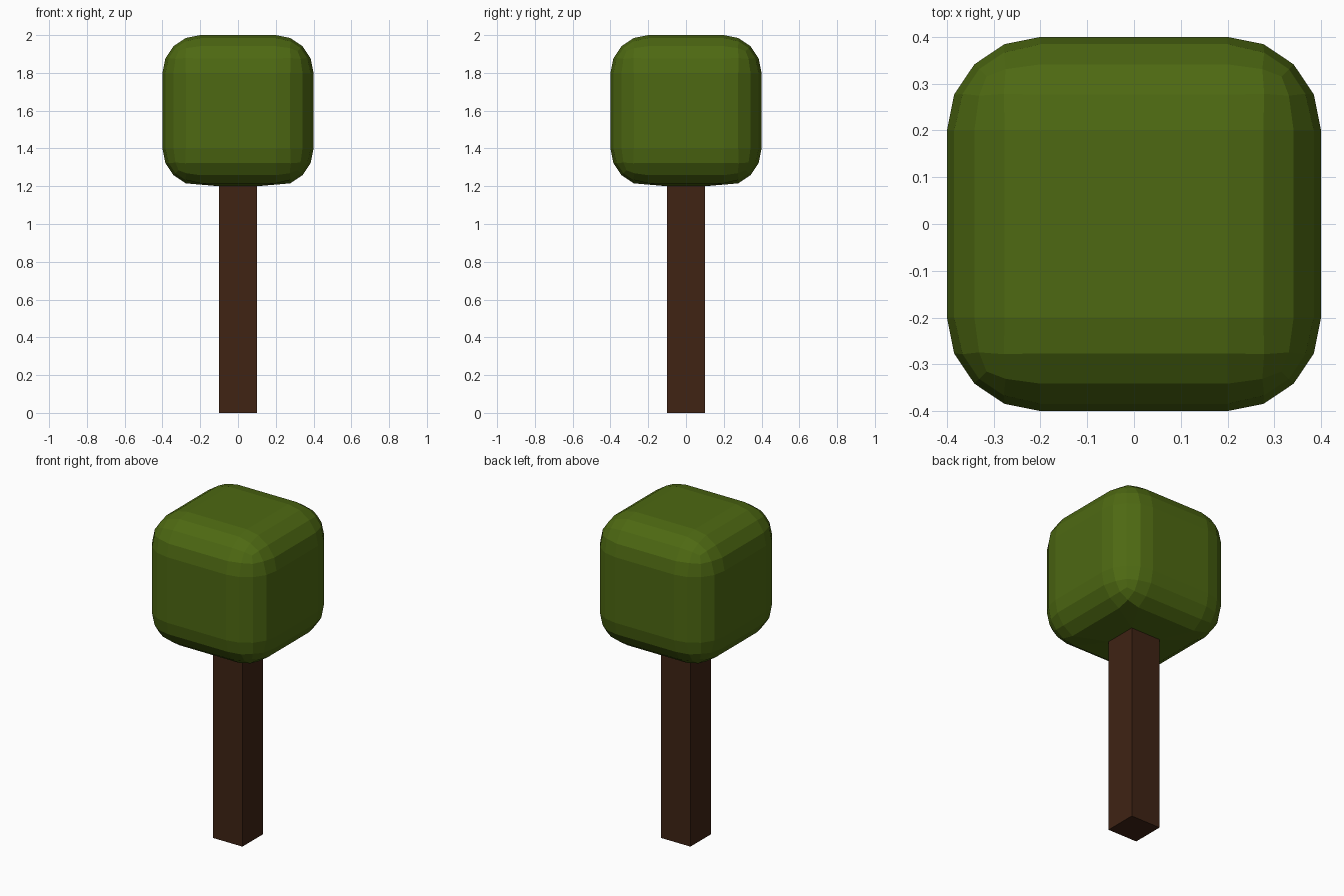
import bpy, bmesh
from mathutils import Matrix

if "Cube" in bpy.data.objects:
    bpy.data.objects.remove(bpy.data.objects["Cube"])


def material(name, color):
    mat = bpy.data.materials.new(name)
    mat.diffuse_color = (*color, 1)
    mat.use_nodes = True
    mat.node_tree.nodes["Principled BSDF"].inputs["Base Color"].default_value = mat.diffuse_color
    return mat


def box(bm, size, z):
    bmesh.ops.create_cube(bm, size=1, matrix=Matrix.Translation((0, 0, z)) @ Matrix.Diagonal((*size, 1)))


def finish(bm, name, mat):
    mesh = bpy.data.meshes.new(name)
    bm.to_mesh(mesh)
    bm.free()
    mesh.materials.append(mat)
    obj = bpy.data.objects.new(name, mesh)
    bpy.context.collection.objects.link(obj)
    return obj


# Square trunk
bm = bmesh.new()
box(bm, (0.2, 0.2, 1.2), 0.6)
finish(bm, "trunk", material("bark", (0.05, 0.017, 0.007)))

# Rounded cube of leaves
bm = bmesh.new()
box(bm, (0.8, 0.8, 0.8), 1.6)
bmesh.ops.bevel(bm, geom=bm.edges[:], offset=0.2, offset_type='OFFSET',
                segments=4, profile=0.5, affect='EDGES')
# Bottom face narrows to the trunk, so the underside slopes gently to it
for v in bm.verts:
    if v.co.z < 1.2005:
        v.co.x *= 0.5
        v.co.y *= 0.5
finish(bm, "leaf_crown", material("leaves", (0.075, 0.14, 0.006)))
